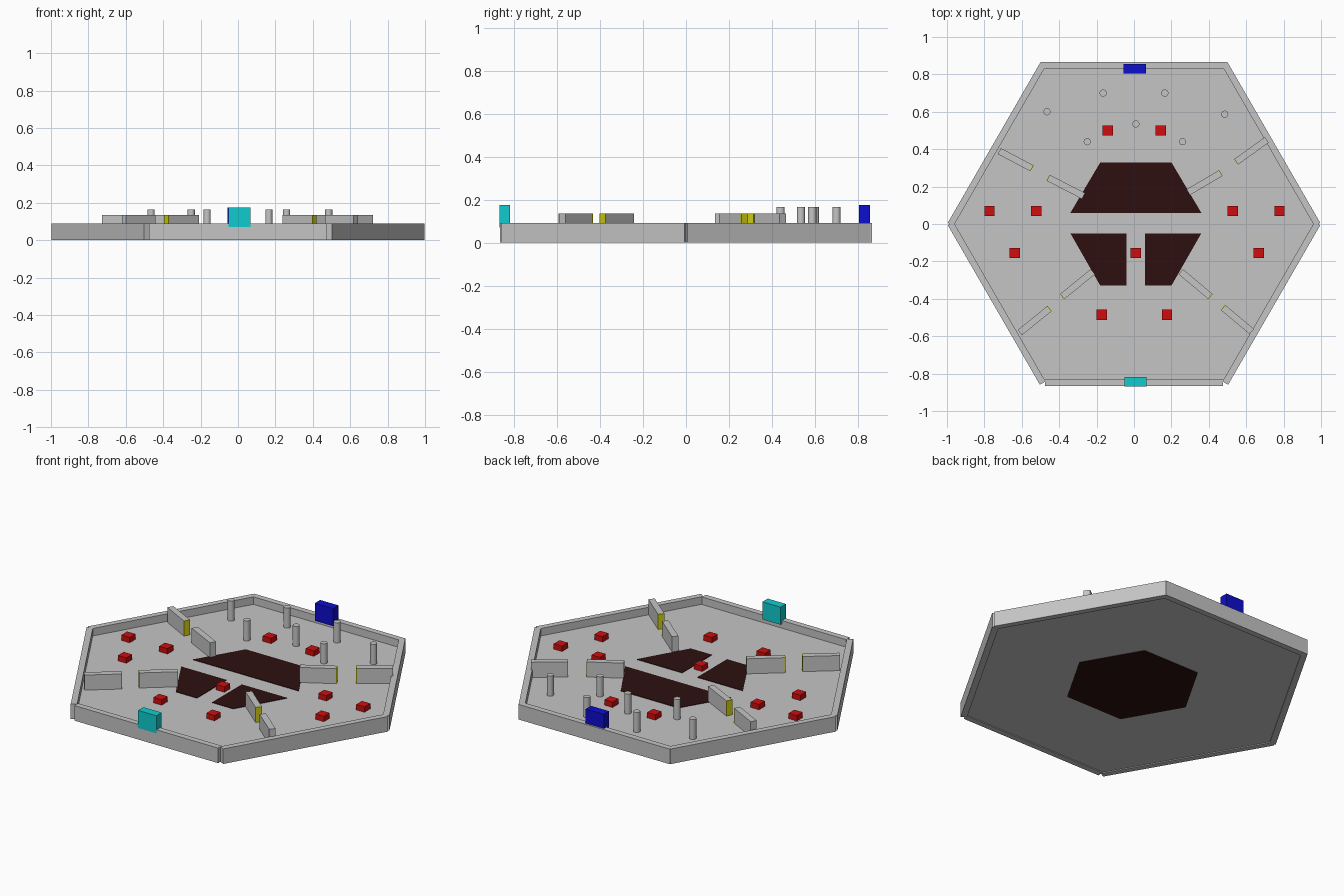
import bpy, bmesh, math
from mathutils import Vector

if "Cube" in bpy.data.objects:
    bpy.data.objects.remove(bpy.data.objects["Cube"], do_unlink=True)


def material(name, rgb):
    m = bpy.data.materials.new(name)
    m.use_nodes = True
    m.diffuse_color = (*rgb, 1)
    m.node_tree.nodes["Principled BSDF"].inputs["Base Color"].default_value = (*rgb, 1)
    return m


GREY = material("light grey", (0.56, 0.56, 0.56))
DARK = material("dark maroon", (0.027, 0.005, 0.005))
RED = material("red", (0.62, 0.004, 0.004))
BLUE = material("blue", (0.004, 0.004, 0.62))
CYAN = material("cyan", (0.005, 0.6, 0.62))
YELLOW = material("yellow", (0.62, 0.62, 0.005))


def prism(name, points, z0, z1, mat):
    """Extrude a flat outline from z0 up to z1."""
    bm = bmesh.new()
    face = bm.faces.new([bm.verts.new((x, y, z0)) for x, y in points])
    top = bmesh.ops.extrude_face_region(bm, geom=[face])["geom"]
    verts = [v for v in top if isinstance(v, bmesh.types.BMVert)]
    bmesh.ops.translate(bm, vec=(0, 0, z1 - z0), verts=verts)
    bmesh.ops.recalc_face_normals(bm, faces=bm.faces)
    mesh = bpy.data.meshes.new(name)
    bm.to_mesh(mesh)
    bm.free()
    mesh.materials.append(mat)
    obj = bpy.data.objects.new(name, mesh)
    bpy.context.collection.objects.link(obj)
    return obj


def ring(radius, sides, cx=0, cy=0):
    return [(cx + radius * math.cos(math.tau * i / sides),
             cy + radius * math.sin(math.tau * i / sides)) for i in range(sides)]


def bar(name, a, b, width, z0, z1, mat):
    """Straight wall between two plan points."""
    a, b = Vector(a), Vector(b)
    d = (b - a).normalized()
    n = Vector((-d.y, d.x)) * width / 2
    return prism(name, [a - n, b - n, b + n, a + n], z0, z1, mat)


def block(name, x, y, w, d, z0, z1, mat):
    return bar(name, (x - w / 2, y), (x + w / 2, y), d, z0, z1, mat)


FLOOR = 0.045

# Hexagonal floor
prism("floor", ring(0.97, 6), 0.005, FLOOR, GREY)

# Six rim walls with small notches at the corners
for i, length in enumerate((0.985, 1.0, 0.985, 0.985, 0.95, 0.985)):
    ang = math.radians(30 + 60 * i)
    out = Vector((math.cos(ang), math.sin(ang)))
    side = Vector((-out.y, out.x)) * length / 2
    mid = out * 0.848
    bar(f"rim_wall_{i + 1}", mid - side, mid + side, 0.035, 0, 0.09, GREY)

# Central dark hexagon: plate underneath and three panels on the floor
prism("pit_underside", ring(0.375, 6, 0.01), 0.001, 0.006, DARK)
panels = {
    "pit_panel_back": [(-.34, .06), (.36, .06), (.2, .33), (-.18, .33)],
    "pit_panel_front_right": [(-.34, -.05), (-.18, -.33), (-.04, -.33), (-.04, -.05)],
    "pit_panel_front_left": [(.06, -.05), (.06, -.33), (.2, -.33), (.36, -.05)],
}
for name, outline in panels.items():
    prism(name, outline, FLOOR - 0.002, FLOOR + 0.003, DARK)

# Diagonal dividers in pairs, with a yellow plate on the ends facing the gap
dividers = [
    ((-.72, .39), (-.55, .30)), ((-.27, .15), (-.455, .245)),
    ((.29, .17), (.46, .27)), ((.71, .45), (.55, .335)),
    ((-.22, -.255), (-.38, -.385)), ((-.61, -.58), (-.455, -.455)),
    ((.25, -.255), (.405, -.385)), ((.63, -.575), (.48, -.45)),
]
for i, (far, gap) in enumerate(dividers, 1):
    bar(f"divider_{i}", far, gap, 0.036, FLOOR, 0.135, GREY)
    step = (Vector(gap) - Vector(far)).normalized() * 0.005
    bar(f"divider_end_{i}", gap, Vector(gap) + step, 0.036, FLOOR, 0.135, YELLOW)

# Round pegs
pegs = [(-.465, .6), (-.165, .7), (.165, .7), (.485, .587),
        (.01, .535), (-.25, .44), (.26, .44)]
for i, (x, y) in enumerate(pegs, 1):
    peg = prism(f"peg_{i}", ring(0.019, 24, x, y), FLOOR, 0.165, GREY)
    for p in peg.data.polygons:
        p.use_smooth = abs(p.normal.z) < 0.5

# Red blocks
blocks = [(-.14, .5), (.143, .5), (-.773, .07), (-.523, .07), (.528, .07),
          (.778, .07), (-.638, -.155), (.01, -.155), (.667, -.155),
          (-.173, -.485), (.177, -.485)]
for i, (x, y) in enumerate(blocks, 1):
    block(f"red_block_{i}", x, y, 0.055, 0.055, FLOOR, 0.077, RED)

# Goal markers on the back and front rim
block("back_marker", 0.004, 0.83, 0.12, 0.05, 0.07, 0.175, BLUE)
block("front_marker", 0.008, -0.843, 0.12, 0.05, 0.07, 0.175, CYAN)
